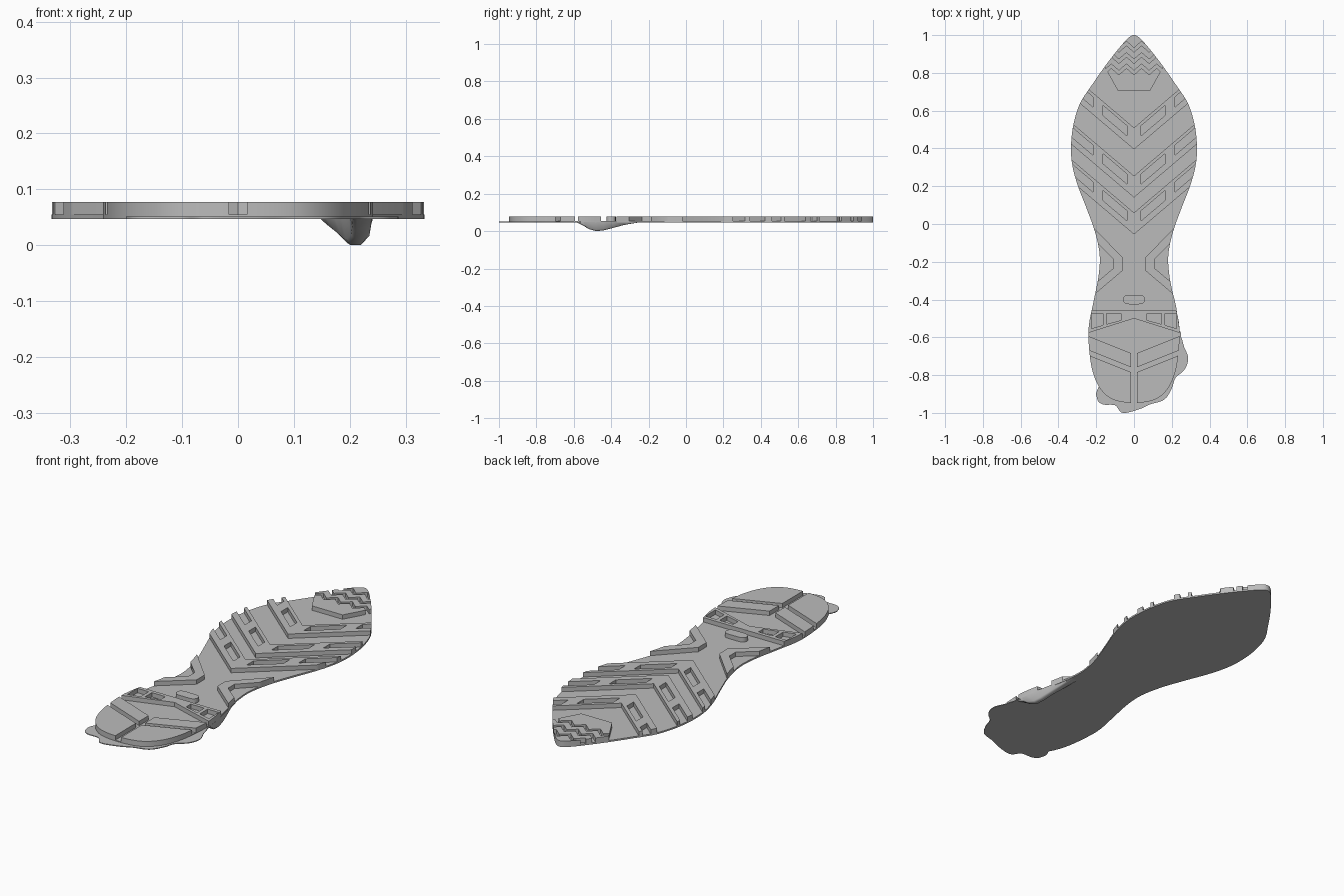
import bpy
import bmesh
from mathutils import Vector

if "Cube" in bpy.data.objects:
    bpy.data.objects.remove(bpy.data.objects["Cube"], do_unlink=True)

BOTTOM, FLOOR, TOP = 0.047, 0.055, 0.077

rubber = bpy.data.materials.new("grey_rubber")
rubber.use_nodes = True
rubber.diffuse_color = (0.5, 0.5, 0.5, 1)
rubber.node_tree.nodes["Principled BSDF"].inputs["Base Color"].default_value = (0.5, 0.5, 0.5, 1)


def finish(bm, name):
    bmesh.ops.recalc_face_normals(bm, faces=bm.faces)
    mesh = bpy.data.meshes.new(name)
    bm.to_mesh(mesh)
    bm.free()
    mesh.materials.append(rubber)
    obj = bpy.data.objects.new(name, mesh)
    bpy.context.collection.objects.link(obj)
    return obj


def prisms(name, outlines, z0, z1):
    """Extrude one or more flat outlines into a single object."""
    bm = bmesh.new()
    for pts in outlines:
        face = bm.faces.new([bm.verts.new((x, y, z0)) for x, y in pts])
        new = bmesh.ops.extrude_face_region(bm, geom=[face])["geom"]
        bmesh.ops.translate(bm, vec=(0, 0, z1 - z0),
                            verts=[v for v in new if isinstance(v, bmesh.types.BMVert)])
    return finish(bm, name)


def activate(obj):
    bpy.ops.object.select_all(action='DESELECT')
    obj.select_set(True)
    bpy.context.view_layer.objects.active = obj


def cut(obj, cutter, operation):
    mod = obj.modifiers.new("cut", 'BOOLEAN')
    mod.operation, mod.object, mod.solver = operation, cutter, 'EXACT'
    activate(obj)
    bpy.ops.object.modifier_apply(modifier=mod.name)
    bpy.data.objects.remove(cutter, do_unlink=True)


def smooth(obj, angle=0.6):
    activate(obj)
    bpy.ops.object.shade_smooth_by_angle(angle=angle)


def spline(pts, steps=5):
    """Closed Catmull-Rom curve through the points."""
    p = [Vector(q) for q in pts]
    n, out = len(p), []
    for i in range(n):
        a, b, c, d = (p[(i + k) % n] for k in (-1, 0, 1, 2))
        for s in range(steps):
            t = s / steps
            out.append(tuple(0.5 * (2 * b + (c - a) * t + (2 * a - 5 * b + 4 * c - d) * t ** 2
                                    + (3 * b - a - 3 * c + d) * t ** 3)))
    return out


def flip(pts):
    return [(-x, y) for x, y in reversed(pts)]


def both(shapes):
    return shapes + [flip(s) for s in shapes]


def arm(x0, x1, top, low, slope):
    """Slanted stripe on the left half, given by its heights at x = 0."""
    return [(x0, low + slope * x0), (x1, low + slope * x1),
            (x1, top + slope * x1), (x0, top + slope * x0)]


def vee(top, low, slope, w=0.45):
    return [(-w, low + slope * w), (0, low), (w, low + slope * w),
            (w, top + slope * w), (0, top), (-w, top + slope * w)]


# Sole outline, mirrored from one half
half = [(0, -.947), (.11, -.93), (.18, -.87), (.222, -.77), (.24, -.63), (.238, -.53),
        (.212, -.4), (.187, -.27), (.182, -.16), (.207, -.04), (.25, .08), (.3, .21),
        (.328, .32), (.333, .42), (.32, .53), (.285, .64), (.22, .74), (.15, .84),
        (.08, .93), (.03, .985), (0, 1)]
outline = spline(half + flip(half[1:-1]))
base = prisms("sole_plate", [outline], BOTTOM, FLOOR)
smooth(base)


def tread(name, shapes, holes=None):
    obj = prisms(name, shapes, 0, 0.2)
    cut(obj, prisms("outline_cutter", [outline], BOTTOM + .004, TOP), 'INTERSECT')
    if holes:
        cut(obj, prisms("hole_cutter", holes, -0.1, 0.3), 'DIFFERENCE')
    smooth(obj)
    return obj


# Forefoot chevrons with inner windows and edge notches
SLOPE = 0.85
tops = (.51, .255, .06)
windows = []
for t in tops:
    windows += [arm(.037, .164, t - .022, t - .075, SLOPE),
                arm(.217, .45, t - .022, t - .075, SLOPE)]
tread("forefoot_chevrons", [vee(t, t - .115, SLOPE) for t in tops], both(windows))

# Toe pad with zigzag grooves
def zigzag(y, width, count=4, pitch=.04, rise=.035):
    xs = [(i - count) * pitch for i in range(2 * count + 1)]
    line = [(x, y + (rise if i % 2 else 0)) for i, x in enumerate(xs)]
    return line + [(x, v + width) for x, v in reversed(line)]

toe = [(-.085, .705), (.085, .705), (.16, .84), (.16, 1.1), (-.16, 1.1), (-.16, .84)]
tread("toe_pad", [toe], [zigzag(y, .022) for y in (.79, .85, .91)])

# Arch brackets
bracket = [(.058, -.18), (.058, -.245), (.3, -.45), (.3, -.395), (.11, -.235),
           (.11, -.185), (.3, .005), (.3, .07)]
tread("arch_brackets", both([bracket]))

# Small rounded bar behind the arch
pill = spline([(-.058, -.4), (-.045, -.378), (0, -.375), (.045, -.378),
               (.058, -.4), (.045, -.422), (0, -.425), (-.045, -.422)], 3)
tread("arch_bar", [pill])

# Front heel bar with windows
heel_bar = [(-.3, -.455), (-.3, -.595), (0, -.5), (.3, -.595), (.3, -.455)]
bar_holes = [[(.07, -.473), (.07, -.51), (.145, -.53), (.145, -.473)],
             [(.163, -.473), (.163, -.535), (.225, -.553), (.225, -.473)]]
tread("heel_bar", [heel_bar], both(bar_holes))

# Rear heel strips and pad, split down the middle
tread("heel_treads", both([arm(.016, .35, -.69, -.765, .4),
                           [(.016, -1.1), (.35, -1.1), (.35, -.65), (.016, -.784)]]))

# Thin wavy flash around the heel
flash = spline([(0, -.6), (.22, -.56), (.25, -.6), (.265, -.65), (.287, -.71), (.268, -.77),
                (.22, -.815), (.2, -.87), (.16, -.93), (.085, -.955), (.03, -.98),
                (-.06, -1), (-.1, -.96), (-.165, -.955), (-.195, -.925), (-.18, -.85)])
smooth(prisms("heel_flash", [flash], BOTTOM, .051))

# Drooping lip under the left edge of the waist
bm = bmesh.new()
depths = [(-.585, 0), (-.55, .017), (-.52, .036), (-.48, .047), (-.44, .043),
          (-.39, .03), (-.33, .014), (-.25, 0)]
rows = []
edge = [p for p in outline if p[0] > 0]
for y, d in depths:
    x = min(edge, key=lambda p: abs(p[1] - y))[0]
    section = [(x, 0), (x - .003, .85), (x - .01, 1), (x - .028, 1), (x - .036, .8), (x - .04, 0)]
    rows.append([bm.verts.new((u, y, BOTTOM + .003 - (d + .003) * f)) for u, f in section])
for a, b in zip(rows, rows[1:]):
    for i in range(len(a)):
        j = (i + 1) % len(a)
        bm.faces.new((a[i], a[j], b[j], b[i]))
bm.faces.new(rows[0])
bm.faces.new(rows[-1])
smooth(finish(bm, "waist_lip"), 0.9)
